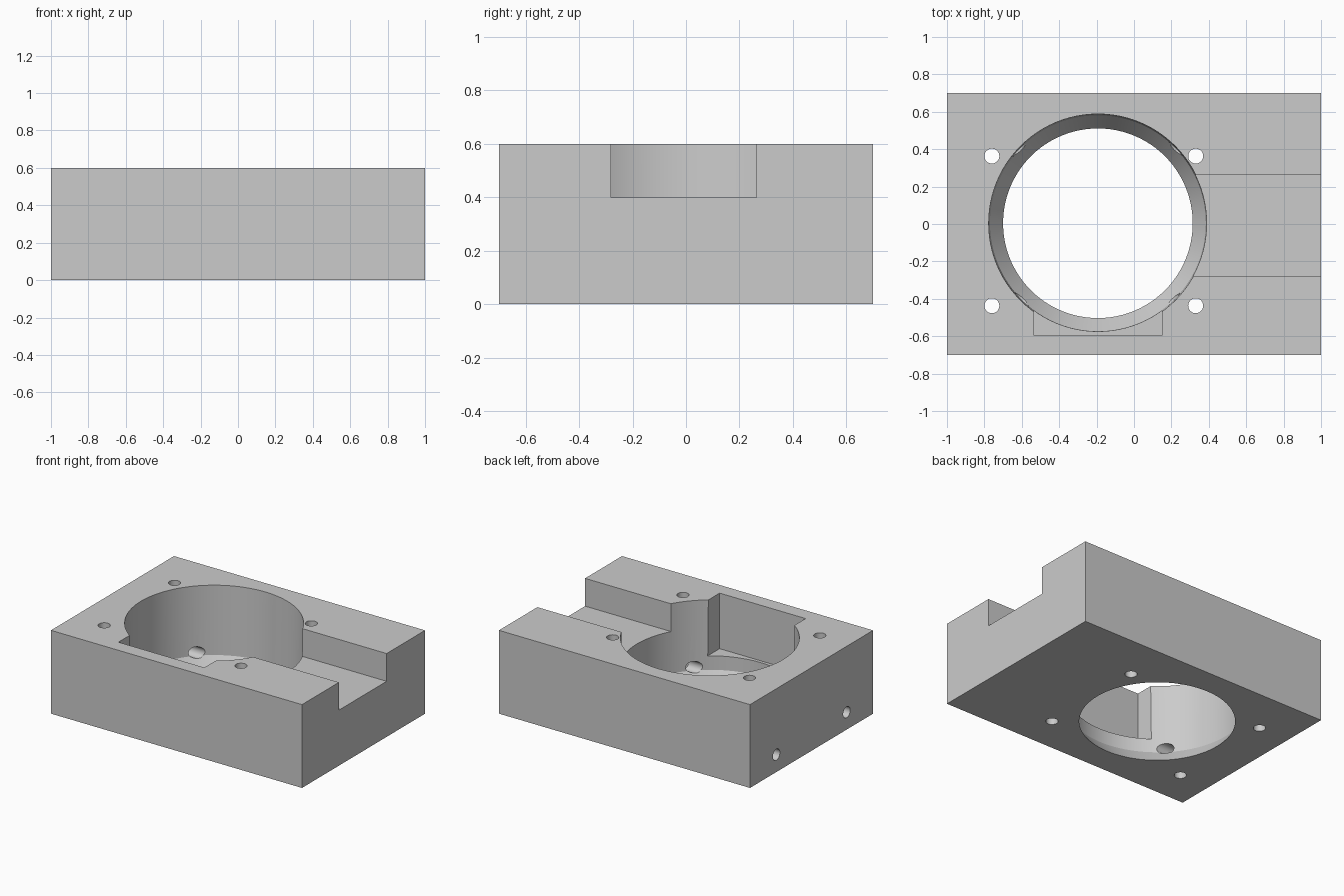
import bpy, bmesh, math
from mathutils import Matrix, Vector

default = bpy.data.objects.get("Cube")
if default:
    bpy.data.objects.remove(default, do_unlink=True)

BORE_X = -0.193
BORE_Y = 0.004

grey = bpy.data.materials.new("machined grey")
grey.use_nodes = True
grey.diffuse_color = (0.6, 0.6, 0.6, 1)
grey.node_tree.nodes["Principled BSDF"].inputs["Base Color"].default_value = (0.6, 0.6, 0.6, 1)


def make_object(name, bm):
    bmesh.ops.recalc_face_normals(bm, faces=bm.faces)
    mesh = bpy.data.meshes.new(name)
    bm.to_mesh(mesh)
    bm.free()
    mesh.materials.append(grey)
    obj = bpy.data.objects.new(name, mesh)
    bpy.context.collection.objects.link(obj)
    return obj


def box(name, low, high):
    low, high = Vector(low), Vector(high)
    bm = bmesh.new()
    bmesh.ops.create_cube(bm, size=1, matrix=Matrix.Translation((low + high) / 2)
                          @ Matrix.Diagonal((*(high - low), 1)))
    return make_object(name, bm)


def drill(name, start, end, radius=0.04):
    start, end = Vector(start), Vector(end)
    axis = end - start
    turn = axis.to_track_quat('Z', 'Y').to_matrix().to_4x4()
    bm = bmesh.new()
    bmesh.ops.create_cone(bm, cap_ends=True, segments=32, radius1=radius, radius2=radius,
                          depth=axis.length,
                          matrix=Matrix.Translation((start + end) / 2) @ turn)
    return make_object(name, bm)


def lathe(name, profile, segments=96):
    bm = bmesh.new()
    rings = []
    for r, z in profile:
        rings.append([bm.verts.new((BORE_X + r * math.cos(2 * math.pi * i / segments),
                                    BORE_Y + r * math.sin(2 * math.pi * i / segments), z))
                      for i in range(segments)])
    for a, b in zip(rings, rings[1:]):
        for i in range(segments):
            j = (i + 1) % segments
            bm.faces.new((a[i], a[j], b[j], b[i]))
    bm.faces.new(rings[0])
    bm.faces.new(rings[-1])
    return make_object(name, bm)


# Solid block
block = box("housing_block", (-1, -0.7, 0), (1, 0.7, 0.6))

# Main bore with a tapered lip at the bottom
cutters = [lathe("bore_cutter", [(0.507, -0.1), (0.507, 0), (0.577, 0.1),
                                 (0.584, 0.6), (0.584, 0.7)])]

# Side channel and front pocket, both opening into the bore
cutters.append(box("channel_cutter", (BORE_X, -0.28, 0.4), (1.1, 0.263, 0.7)))
cutters.append(box("pocket_cutter", (-0.535, -0.597, 0.2), (0.15, -0.2, 0.7)))

# Four vertical bolt holes
for x in (-0.76, 0.33):
    for y in (-0.437, 0.363):
        cutters.append(drill("bolt_hole_cutter", (x, y, -0.1), (x, y, 0.7)))

# Two long cross holes from the end face, stopping inside the block
for y in (-0.4, 0.4):
    cutters.append(drill("cross_hole_cutter", (-1.1, y, 0.125), (0.55, y, 0.125)))

bpy.context.view_layer.objects.active = block
for cutter in cutters:
    cutter.hide_render = True
    cut = block.modifiers.new("cut", 'BOOLEAN')
    cut.operation = 'DIFFERENCE'
    cut.solver = 'EXACT'
    cut.object = cutter
    bpy.ops.object.modifier_apply(modifier=cut.name)
    bpy.data.objects.remove(cutter, do_unlink=True)

bpy.ops.object.select_all(action='DESELECT')
block.select_set(True)
bpy.ops.object.shade_smooth_by_angle(angle=math.radians(25))
